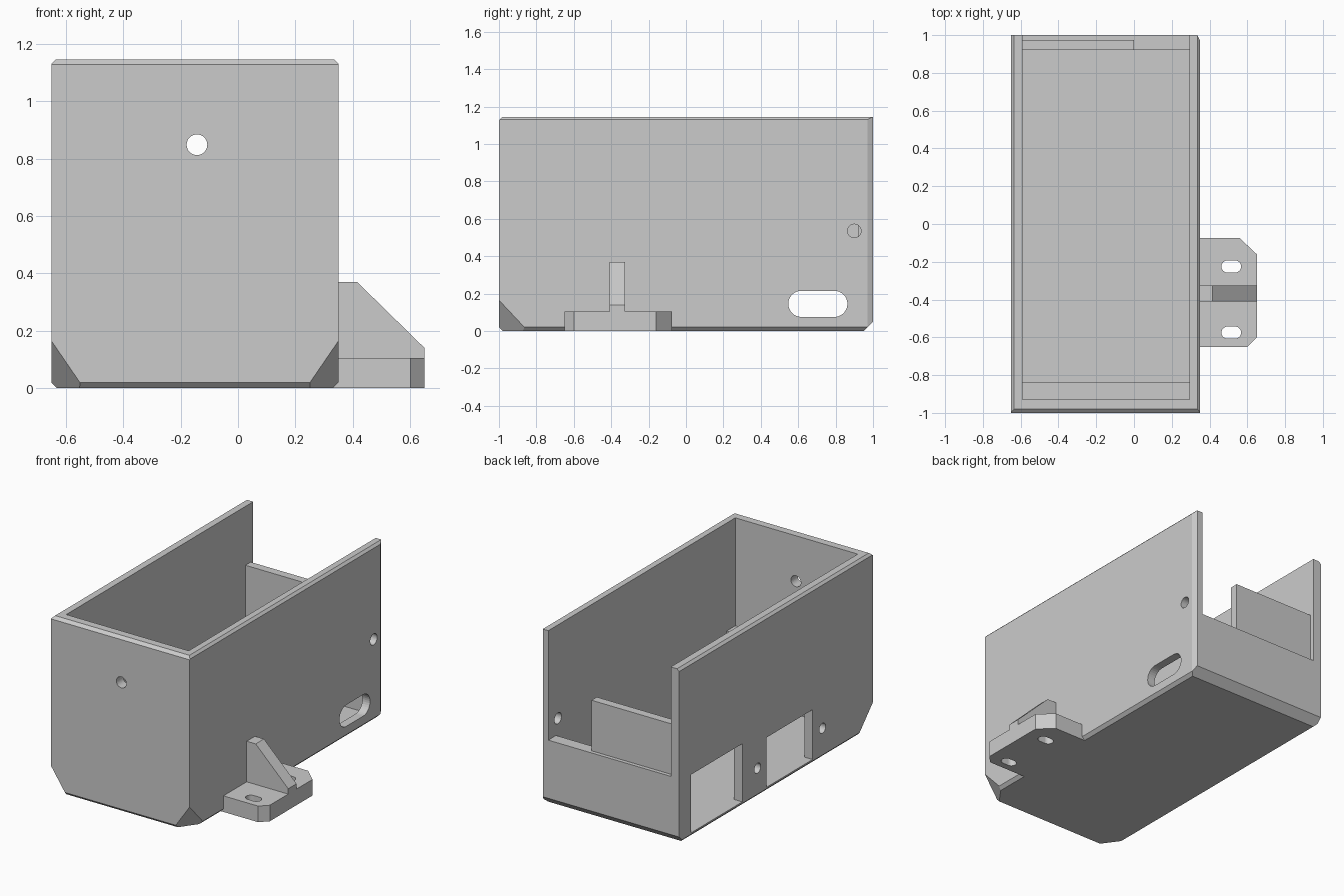
import bpy, bmesh, math
from mathutils import Vector, Matrix

old = bpy.data.objects.get("Cube")
if old:
    bpy.data.objects.remove(old, do_unlink=True)

grey = bpy.data.materials.new("light_grey_plastic")
grey.use_nodes = True
grey.diffuse_color = (0.6, 0.6, 0.6, 1)
for node in grey.node_tree.nodes:
    if node.type == 'BSDF_PRINCIPLED':
        node.inputs["Base Color"].default_value = (0.6, 0.6, 0.6, 1)


def make(name, bm):
    bmesh.ops.recalc_face_normals(bm, faces=bm.faces)
    mesh = bpy.data.meshes.new(name)
    bm.to_mesh(mesh)
    bm.free()
    mesh.materials.append(grey)
    obj = bpy.data.objects.new(name, mesh)
    bpy.context.collection.objects.link(obj)
    return obj


def box_mesh(x, y, z):
    bm = bmesh.new()
    bmesh.ops.create_cube(bm, size=1)
    for v in bm.verts:
        v.co = [r[0] if c < 0 else r[1] for c, r in zip(v.co, (x, y, z))]
    return bm


def box(name, x, y, z):
    return make(name, box_mesh(x, y, z))


def prism(name, outline, axis, lo, hi):
    """Extrude a 2D outline along an axis; outline uses the other two axes in order."""
    bm = bmesh.new()

    def place(p, d):
        c = list(p)
        c.insert(axis, d)
        return bm.verts.new(c)
    face = bm.faces.new([place(p, lo) for p in outline])
    move = Vector((0, 0, 0))
    move[axis] = hi - lo
    top = bmesh.ops.extrude_face_region(bm, geom=[face])["geom"]
    bmesh.ops.translate(bm, vec=move, verts=[g for g in top if isinstance(g, bmesh.types.BMVert)])
    return make(name, bm)


def slot(name, center, r, half, axis, lo, hi, n=16):
    """Round-ended slot; half = 0 gives a plain round hole."""
    pts = []
    for side, start in ((1, -math.pi / 2), (-1, math.pi / 2)):
        for i in range(n + 1 if half else n):
            a = start + math.pi * i / n
            pts.append((center[0] + side * half + r * math.cos(a), center[1] + r * math.sin(a)))
    return prism(name, pts, axis, lo, hi)


def cut(obj, cutters):
    for cutter in cutters:
        mod = obj.modifiers.new("cut", 'BOOLEAN')
        mod.operation = 'DIFFERENCE'
        mod.solver = 'EXACT'
        mod.object = cutter
        bpy.context.view_layer.objects.active = obj
        bpy.ops.object.modifier_apply(modifier=mod.name)
        bpy.data.objects.remove(cutter, do_unlink=True)


X0, X1, H = -0.65, 0.35, 1.145

# Outer body: a block with bevelled edges and clipped front bottom corners
bm = box_mesh((X0, X1), (-1, 1), (0, H))


def clip(a, b, c, outward):
    a, b, c = Vector(a), Vector(b), Vector(c)
    n = (b - a).cross(c - a)
    if n.dot(Vector(outward)) < 0:
        n.negate()
    bmesh.ops.bisect_plane(bm, geom=bm.verts[:] + bm.edges[:] + bm.faces[:], plane_co=a,
                           plane_no=n.normalized(), clear_outer=True)
    bmesh.ops.holes_fill(bm, edges=[e for e in bm.edges if e.is_boundary], sides=0)


for x, s in ((X0, -1), (X1, 1)):
    # bottom edge, top edge, then front corner
    clip((x, 0, 0.02), (x, 1, 0.02), (x - s * 0.02, 0, 0), (s, 0, -1))
    clip((x, 0, H - 0.015), (x, 1, H - 0.015), (x - s * 0.015, 0, H), (s, 0, 1))
    clip((x, -1, 0.165), (x - s * 0.113, -1, 0), (x, -0.845, 0), (s, -1, -1))
clip((0, -1, 0.02), (1, -1, 0.02), (0, -0.98, 0), (0, -1, -1))
clip((0, -1, H - 0.018), (1, -1, H - 0.018), (0, -0.98, H), (0, -1, 1))
clip((0, 1, 0.05), (1, 1, 0.05), (0, 0.95, 0), (0, 1, -1))
clip((X1, 0.97, 0), (X1, 0.97, 1), (X1 - 0.015, 1, 0), (1, 1, 0))
body = make("case_body", bm)

# Cavity, rear opening, windows and screw holes
IN = (-0.59, 0.295)
cut(body, [
    box("upper_cavity", IN, (-0.93, 0.92), (0.44, 1.3)),
    box("lower_cavity", IN, (-0.84, 0.92), (0.03, 0.6)),
    box("rear_opening", IN, (0.85, 1.1), (0.43, 1.3)),
    box("rear_window", (-0.7, -0.57), (0.347, 0.876), (0.03, 0.41)),
    box("middle_window", (-0.7, -0.57), (-0.378, 0.098), (0.03, 0.355)),
    slot("cable_slot", (0.705, 0.145), 0.07, 0.088, 0, 0.25, 0.4),
    slot("right_hole", (0.9, 0.535), 0.036, 0, 0, 0.25, 0.4),
    slot("front_hole", (-0.143, 0.848), 0.036, 0, 1, -1.1, -0.88),
    slot("side_hole_a", (0.19, 0.19), 0.033, 0, 0, -0.7, -0.55),
    slot("side_hole_b", (-0.48, 0.195), 0.033, 0, 0, -0.7, -0.55),
])

# Raised tab on the rear wall
box("rear_tab", (-0.595, 0), (0.92, 0.975), (0.42, 0.76))

# Mounting flange with two slots
flange = prism("mounting_flange", [(0.325, -0.65), (0.6, -0.65), (0.65, -0.6), (0.65, -0.16),
                                   (0.56, -0.075), (0.325, -0.075)], 2, 0, 0.105)
cut(flange, [slot("flange_slot", (0.515, y), 0.032, 0.02, 2, -0.1, 0.2) for y in (-0.575, -0.225)])

# Gusset between flange and wall
prism("flange_gusset", [(0.325, 0.09), (0.65, 0.09), (0.65, 0.14), (0.415, 0.37), (0.325, 0.37)],
      1, -0.41, -0.325)
